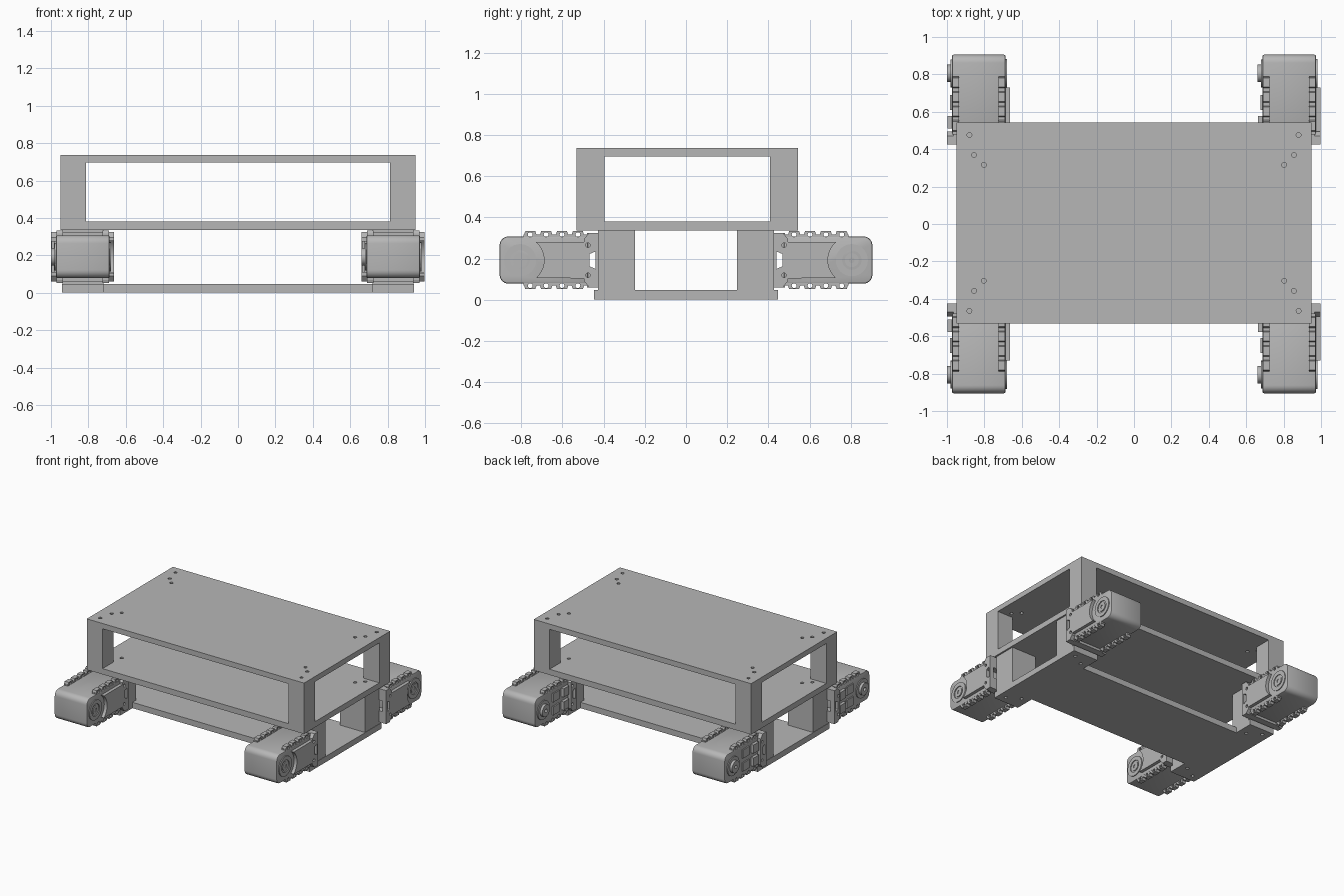
import bpy, bmesh, math
from mathutils import Matrix

cube = bpy.data.objects.get("Cube")
if cube:
    bpy.data.objects.remove(cube, do_unlink=True)

grey = bpy.data.materials.new("plain_grey")
grey.use_nodes = True
COL = (0.47, 0.47, 0.47, 1)
grey.diffuse_color = COL
grey.node_tree.nodes["Principled BSDF"].inputs["Base Color"].default_value = COL


def rect(u0, u1, v0, v1):
    return [(u0, v0), (u1, v0), (u1, v1), (u0, v1)]


def circle(u, v, r, n=20):
    return [(u + r * math.cos(2 * math.pi * i / n), v + r * math.sin(2 * math.pi * i / n)) for i in range(n)]


def arc(u, v, r, a0, a1, n=6):
    angles = [math.radians(a0 + (a1 - a0) * i / n) for i in range(n + 1)]
    return [(u + r * math.cos(a), v + r * math.sin(a)) for a in angles]


def add(name, mesh, loc=(0, 0, 0), scale=(1, 1, 1)):
    ob = bpy.data.objects.new(name, mesh)
    ob.location, ob.scale = loc, scale
    bpy.context.collection.objects.link(ob)
    return ob


def prism(name, loops, w0, w1, axis="Z", bevel=0):
    """Extrude an outline with holes; axis X takes (y, z) points, axis Z takes (x, y)."""
    cu = bpy.data.curves.new(name, "CURVE")
    cu.dimensions, cu.fill_mode = "2D", "BOTH"
    cu.extrude = (w1 - w0) / 2
    for pts in loops:
        sp = cu.splines.new("POLY")
        sp.points.add(len(pts) - 1)
        for p, (u, v) in zip(sp.points, pts):
            p.co = (u, v, 0, 1)
        sp.use_cyclic_u = True
    tmp = bpy.data.objects.new(name, cu)
    bpy.context.collection.objects.link(tmp)
    bpy.context.view_layer.update()
    dg = bpy.context.evaluated_depsgraph_get()
    me = bpy.data.meshes.new_from_object(tmp.evaluated_get(dg))
    bpy.data.objects.remove(tmp, do_unlink=True)
    bm = bmesh.new()
    bm.from_mesh(me)
    bmesh.ops.remove_doubles(bm, verts=bm.verts, dist=1e-5)
    bmesh.ops.translate(bm, verts=bm.verts, vec=(0, 0, (w0 + w1) / 2))
    if axis == "X":
        turn = Matrix(((0, 0, 1, 0), (1, 0, 0, 0), (0, 1, 0, 0), (0, 0, 0, 1)))
        bmesh.ops.transform(bm, matrix=turn, verts=bm.verts)
    bmesh.ops.recalc_face_normals(bm, faces=bm.faces)
    if bevel:
        rim = [e for e in bm.edges if len(e.link_faces) == 2 and e.calc_face_angle(0) > 1.2]
        bmesh.ops.bevel(bm, geom=rim, offset=bevel, segments=2, profile=0.5, affect="EDGES")
    me.materials.clear()
    bm.to_mesh(me)
    bm.free()
    me.materials.append(grey)
    for poly in me.polygons:
        poly.material_index = 0
    me.shade_smooth()
    me.set_sharp_from_angle(angle=math.radians(30))
    return me


SIDES = [(sx, sy) for sx in (-1, 1) for sy in (-1, 1)]
YC = 0.006  # slight offset of the deck


def corner_holes(spots, yc):
    return [circle(sx * x, yc + sy * y, 0.013, 12) for sx, sy in SIDES for x, y in spots]


# Upper frame: two decks joined by square corner posts
deck_holes = corner_holes([(0.88, 0.47), (0.855, 0.363), (0.803, 0.31)], YC)
deck = [rect(-0.95, 0.95, YC - 0.538, YC + 0.538)] + deck_holes
add("top_deck", prism("top_deck", deck, 0.695, 0.737))
add("middle_deck", prism("middle_deck", deck, 0.335, 0.38))
upper = prism("upper_post", [rect(0.812, 0.95, 0.402, 0.538)], 0.38, 0.695)

# Base plate with tabs reaching out at the four corners
half = [(-0.94, 0.447), (-0.72, 0.447), (-0.72, 0.29), (0.72, 0.29), (0.72, 0.447), (0.94, 0.447)]
outline = half + [(-x, -y) for x, y in half]
base_holes = corner_holes([(0.88, 0.39), (0.78, 0.33)], 0)
add("base_plate", prism("base_plate", [outline] + base_holes, 0, 0.046))
lower = prism("lower_post", [rect(0.72, 0.937, 0.247, 0.428)], 0.046, 0.335)
for sx, sy in SIDES:
    add("upper_post", upper, (0, YC, 0), (sx, sy, 1))
    add("lower_post", lower, (0, 0, 0), (sx, sy, 1))

# Leg motor parts, modelled pointing towards +y and centred on x = 0
W, ZC, YK = 0.143, 0.192, 0.805
parts = []


def part(name, loops, x0, x1, bevel=0):
    parts.append((name, prism(name, loops, x0, x1, "X", bevel)))


body = [(0.475, 0.078)] + arc(0.862, 0.121, 0.043, -90, 0) + arc(0.862, 0.264, 0.043, 0, 90) + [(0.475, 0.307)]
part("motor_body", [body], -W, W, 0.008)

# Scalloped mounting rails above and below the body
tabs = [0.525, 0.602, 0.679, 0.756]
for flip in (1, -1):
    def z(h):
        return ZC + flip * h
    rail = [(0.465, z(0.10)), (0.465, z(0.124))]
    for c in tabs:
        rail += [(c - 0.03, z(0.124)), (c - 0.024, z(0.141)), (c + 0.024, z(0.141)), (c + 0.03, z(0.124))]
    rail += [(0.79, z(0.124)), (0.79, z(0.10))]
    holes = [circle(c, z(0.124), 0.012, 10) for c in tabs]
    for x0, x1 in ((-0.14, -0.105), (0.105, 0.14)):
        part("mounting_rail", [rail] + holes, x0, x1)

# Bracket that joins the body to the frame
ear = [(0.425, 0.06), (0.47, 0.06), (0.495, 0.09), (0.495, 0.295), (0.47, 0.325), (0.425, 0.325)]
ear_holes = [circle(0.476, ZC + d, 0.011, 12) for d in (-0.073, 0.073)]
slot = [(0.44, 0.15), (0.468, 0.162), (0.468, 0.222), (0.44, 0.234)]
for x0, x1 in ((-0.17, -0.135), (0.135, 0.168)):
    part("bracket_ear", [ear, slot] + ear_holes, x0, x1)
for z0 in (0.06, 0.235):
    part("bracket_web", [rect(0.425, 0.48, z0, z0 + 0.09)], -0.135, 0.135)

# Plain side: cover panel with a curved end beside a round bearing
cover = [(0.49, 0.28), (0.49, 0.104)] + arc(YK, ZC, 0.116, 229, 131, 10)
part("side_cover", [cover], W, 0.168)
part("bearing_ring", [circle(YK, ZC, 0.078, 32), circle(YK, ZC, 0.047, 32)], W, W + 0.007)
part("bearing_cap", [circle(YK, ZC, 0.034, 24), circle(YK, ZC, 0.014, 16)], W, W + 0.005)

# Drive side: output horn and raised pads
part("horn_flange", [circle(YK, ZC, 0.074, 32)], -W - 0.007, -W)
part("output_horn", [circle(YK, ZC, 0.047, 32), circle(YK, ZC, 0.014, 16)], -0.17, -W)
for sz in (-1, 1):
    zs = sorted((ZC + sz * 0.018, ZC + sz * 0.085))
    part("connector_pad", [rect(0.51, 0.578, *zs)], -0.166, -W)
    part("side_pad", [rect(0.61, 0.69, *zs)], -W - 0.01, -W)

# Place a motor at each corner
for sx, sy in SIDES:
    for name, mesh in parts:
        add(name, mesh, (sx * 0.83, 0, 0), (1, sy, 1))
